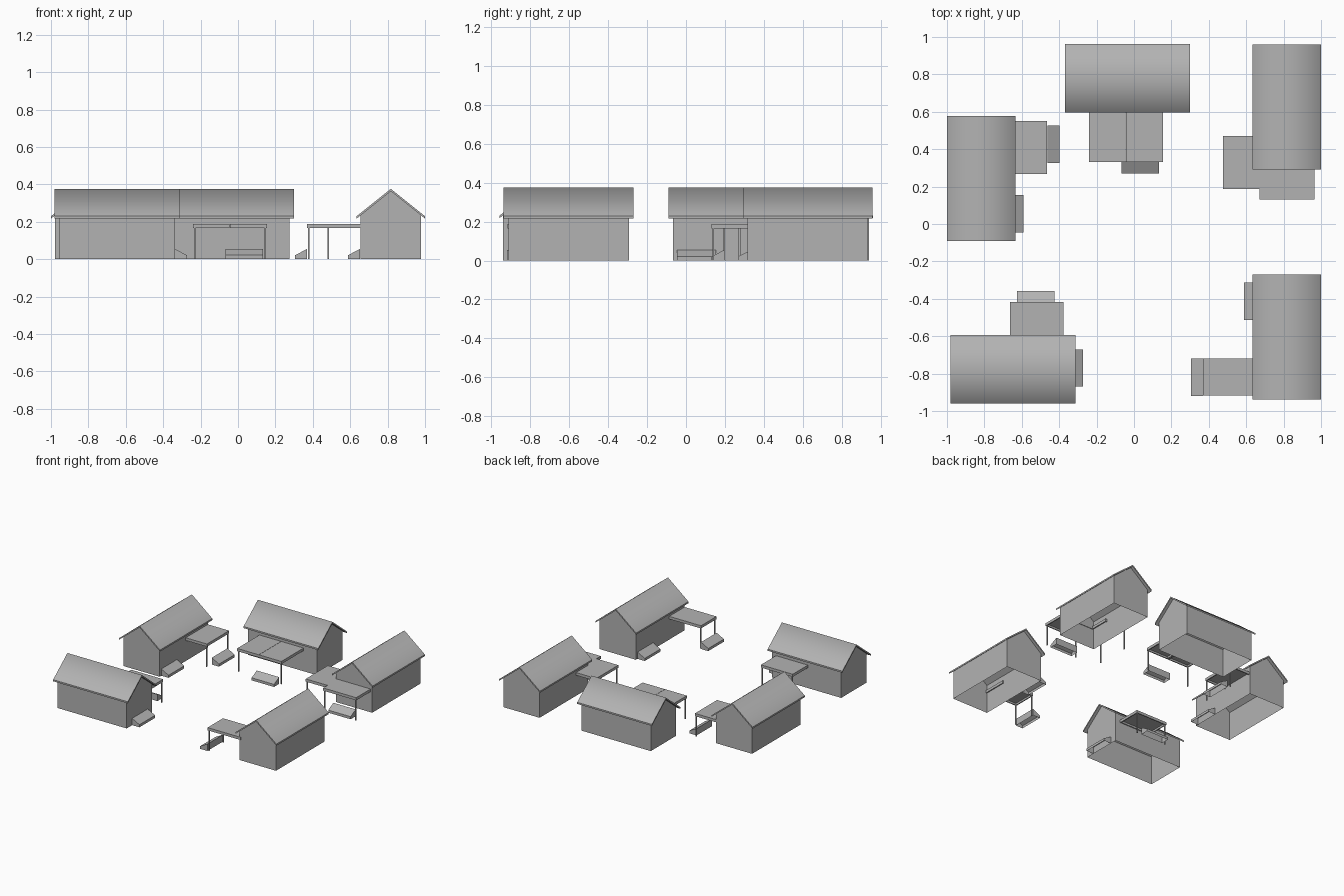
import bpy, math
from mathutils import Matrix

if "Cube" in bpy.data.objects:
    bpy.data.objects.remove(bpy.data.objects["Cube"])

WALL_L, WALL_W = 0.62, 0.325      # wall footprint
ROOF_L, ROOF_W = 0.668, 0.365     # roof footprint
RIDGE, SLOPE, THICK = 0.376, 0.80, 0.013

# one dark grey for every part
GREY = bpy.data.materials.new("dark_grey")
GREY.diffuse_color = (0.45, 0.45, 0.45, 1)
GREY.use_nodes = True
GREY.node_tree.nodes["Principled BSDF"].inputs["Base Color"].default_value = GREY.diffuse_color


def mesh(name, verts, faces, matrix=None):
    data = bpy.data.meshes.new(name)
    data.from_pydata(verts, [], faces)
    if matrix:
        data.transform(matrix)
    data.materials.append(GREY)
    obj = bpy.data.objects.new(name, data)
    bpy.context.collection.objects.link(obj)
    return obj


def box(name, x0, x1, y0, y1, z0, z1):
    v = [(x, y, z) for x in (x0, x1) for y in (y0, y1) for z in (z0, z1)]
    f = [(0, 1, 3, 2), (4, 6, 7, 5), (0, 4, 5, 1),
         (2, 3, 7, 6), (0, 2, 6, 4), (1, 5, 7, 3)]
    return mesh(name, v, f)


def prism(name, profile, length, matrix, skip=()):
    """Extrude an (x, z) profile along y, leaving out the side faces in skip."""
    n = len(profile)
    v = [(x, s * length / 2, z) for s in (-1, 1) for x, z in profile]
    f = [tuple(range(n)), tuple(range(2 * n - 1, n - 1, -1))]
    f += [(i, i + n, (i + 1) % n + n, (i + 1) % n)
          for i in range(n) if i not in skip]
    return mesh(name, v, f, matrix)


def place(x, y, angle):
    return Matrix.Translation((x, y, 0)) @ Matrix.Rotation(math.radians(angle), 4, 'Z')


def house(name, x, y, angle):
    m = place(x, y, angle)
    w, r = WALL_W / 2, ROOF_W / 2
    under = RIDGE - THICK
    # gabled wall shell, open underneath
    prism(name + "_walls", [(-w, 0), (w, 0), (w, under - w * SLOPE),
                            (0, under), (-w, under - w * SLOPE)],
          WALL_L, m, skip=(0, 2, 3))
    # overhanging pitched roof, shaded smoothly across the ridge only
    eave = RIDGE - r * SLOPE
    data = prism(name + "_roof", [(-r, eave - THICK), (0, under), (r, eave - THICK),
                                  (r, eave), (0, RIDGE), (-r, eave)], ROOF_L, m).data
    data.shade_smooth()
    for e in data.edges:
        e.use_edge_sharp = any(data.vertices[i].co.z < RIDGE - 0.001 for i in e.vertices)


def ramp(name, x, y, angle):
    # wedge pointing along its local +x, open underneath
    prism(name, [(0, 0), (0.065, 0), (0.065, 0.021), (0, 0.055)],
          0.20, place(x, y, angle), skip=(0,))


def canopy(name, x0, x1, y0, y1):
    # thin top plate with a rim hanging below it
    t, z0, z1, z2 = 0.008, 0.166, 0.181, 0.188
    box(name + "_plate", x0, x1, y0, y1, z1, z2)
    box(name + "_rim_left", x0, x0 + t, y0, y1, z0, z1)
    box(name + "_rim_right", x1 - t, x1, y0, y1, z0, z1)
    box(name + "_rim_front", x0 + t, x1 - t, y0, y0 + t, z0, z1)
    box(name + "_rim_back", x0 + t, x1 - t, y1 - t, y1, z0, z1)


def posts(name, points):
    h = 0.004
    for i, (x, y) in enumerate(points):
        box(f"{name}_post_{i + 1}", x - h, x + h, y - h, y + h, 0, 0.168)


# houses
house("west_house", -0.817, 0.244, 0)
house("north_house", -0.034, 0.779, 90)
house("east_house", 0.817, 0.626, 0)
house("south_house", -0.648, -0.777, 90)
house("southeast_house", 0.817, -0.603, 0)

# west porch and ramps
canopy("west_porch", -0.665, -0.465, 0.267, 0.55)
posts("west_porch", [(-0.473, 0.275), (-0.473, 0.542)])
ramp("west_porch_ramp", -0.463, 0.426, 0)
ramp("west_side_ramp", -0.655, 0.055, 0)

# north porch, two canopy panels side by side
canopy("north_porch_left", -0.24, -0.046, 0.332, 0.616)
canopy("north_porch_right", -0.044, 0.155, 0.332, 0.616)
posts("north_porch", [(-0.232, 0.34), (0.147, 0.34)])
ramp("north_porch_ramp", 0.034, 0.334, -90)

# east porch wrapping the house corner
canopy("east_porch_side", 0.475, 0.67, 0.187, 0.47)
canopy("east_porch_front", 0.67, 0.965, 0.132, 0.32)
posts("east_porch", [(0.483, 0.195), (0.483, 0.462), (0.678, 0.14), (0.957, 0.14)])
ramp("east_porch_ramp", 0.815, 0.197, -90)

# south porch and ramps
canopy("south_porch", -0.663, -0.378, -0.61, -0.417)
posts("south_porch", [(-0.655, -0.425), (-0.386, -0.425)])
ramp("south_porch_ramp", -0.526, -0.422, 90)
ramp("south_side_ramp", -0.338, -0.77, 0)

# southeast porch and ramps
canopy("southeast_porch", 0.37, 0.665, -0.917, -0.72)
posts("southeast_porch", [(0.378, -0.909), (0.378, -0.728)])
ramp("southeast_porch_ramp", 0.37, -0.82, 180)
ramp("southeast_side_ramp", 0.653, -0.413, 180)
